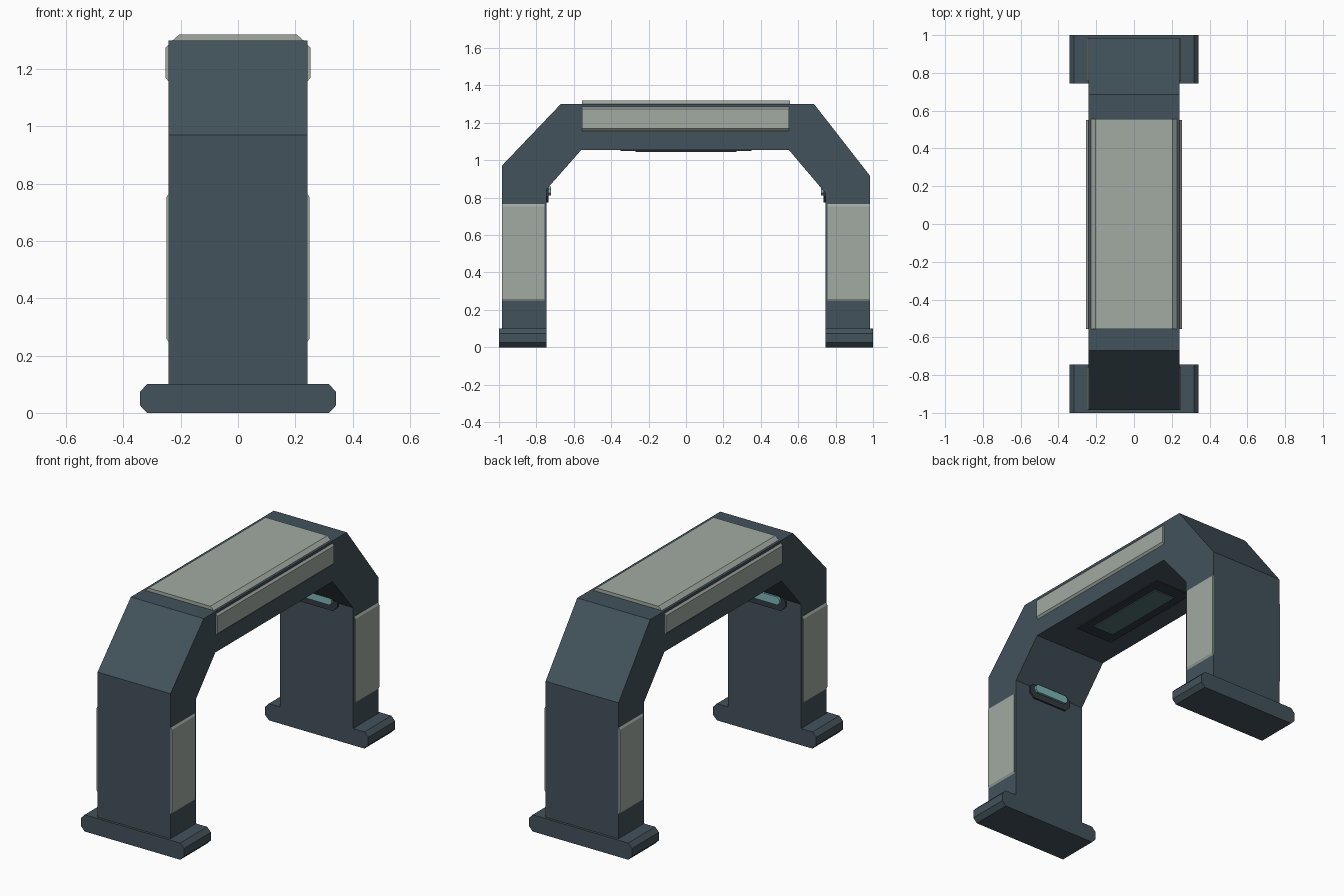
import bpy
import bmesh

cube = bpy.data.objects.get("Cube")
if cube:
    bpy.data.objects.remove(cube, do_unlink=True)


def material(name, r, g, b):
    m = bpy.data.materials.new(name)
    m.use_nodes = True
    m.diffuse_color = (r, g, b, 1)
    m.node_tree.nodes["Principled BSDF"].inputs["Base Color"].default_value = (r, g, b, 1)
    return m


slate = material("slate_blue", 0.055, 0.085, 0.105)
grey = material("warm_grey", 0.36, 0.40, 0.36)
dark = material("dark_slate", 0.03, 0.042, 0.05)
teal = material("light_teal", 0.2, 0.47, 0.46)
glass = material("dark_teal_glass", 0.085, 0.16, 0.16)


def prism(name, points, axis, lo, hi, mat):
    """Extrude a flat outline along x (outline in yz) or y (outline in xz)."""
    bm = bmesh.new()
    place = (lambda p: (lo, *p)) if axis == "x" else (lambda p: (p[0], lo, p[1]))
    face = bm.faces.new([bm.verts.new(place(p)) for p in points])
    new = bmesh.ops.extrude_face_region(bm, geom=[face])["geom"]
    step = (hi - lo, 0, 0) if axis == "x" else (0, hi - lo, 0)
    bmesh.ops.translate(bm, vec=step, verts=[v for v in new if isinstance(v, bmesh.types.BMVert)])
    bmesh.ops.recalc_face_normals(bm, faces=bm.faces)
    mesh = bpy.data.meshes.new(name)
    bm.to_mesh(mesh)
    bm.free()
    mesh.materials.append(mat)
    obj = bpy.data.objects.new(name, mesh)
    bpy.context.collection.objects.link(obj)
    return obj


def chamfered(w, z0, z1, cx, cz):
    """Rectangle outline, centred on zero, with cut corners."""
    return [(-w, z0 + cz), (-w + cx, z0), (w - cx, z0), (w, z0 + cz),
            (w, z1 - cz), (w - cx, z1), (-w + cx, z1), (-w, z1 - cz)]


# Arch body: legs, sloped shoulders and beam in one profile
arch = [(-0.985, 0.09), (-0.985, 0.97), (-0.67, 1.30), (0.685, 1.30),
        (0.985, 0.915), (0.985, 0.09), (0.745, 0.09), (0.745, 0.825),
        (0.55, 1.055), (-0.56, 1.055), (-0.745, 0.845), (-0.745, 0.09)]
prism("arch_body", arch, "x", -0.242, 0.242, slate)

# Roof panel with sloped long edges
prism("roof_panel", [(-0.23, 1.298), (0.23, 1.298), (0.205, 1.32), (-0.205, 1.32)],
      "y", -0.555, 0.555, grey)

# Panels on the sides of the beam and of the legs
for side, sx in (("right", -1), ("left", 1)):
    def side_panel(name, z0, z1, out, inset, y0, y1):
        outline = [(sx * 0.24, z0), (sx * 0.242, z0), (sx * out, z0 + inset),
                   (sx * out, z1 - inset), (sx * 0.242, z1), (sx * 0.24, z1)]
        prism(name, outline, "y", y0, y1, grey)

    side_panel(side + "_beam_panel", 1.157, 1.285, 0.253, 0.012, -0.555, 0.55)
    side_panel(side + "_front_leg_panel", 0.247, 0.765, 0.249, 0.012, -0.983, -0.757)
    side_panel(side + "_back_leg_panel", 0.247, 0.765, 0.249, 0.012, 0.757, 0.983)

# Feet and the inner lamps of each leg
for end, sy in (("front", -1), ("back", 1)):
    prism(end + "_foot", chamfered(0.342, 0, 0.10, 0.025, 0.026),
          "y", sy * 0.745, sy * 1.0, slate)
    prism(end + "_lamp_housing", chamfered(0.145, 0.775, 0.87, 0.03, 0.03),
          "y", sy * 0.76, sy * 0.734, dark)
    prism(end + "_lamp", chamfered(0.115, 0.812, 0.86, 0.014, 0.014),
          "y", sy * 0.75, sy * 0.721, teal)

# Plate and glass strip under the beam
prism("ceiling_plate", chamfered(0.125, 1.050, 1.06, 0.0005, 0.0005), "y", -0.35, 0.35, dark)
prism("ceiling_glass", chamfered(0.07, 1.045, 1.055, 0.0005, 0.0005), "y", -0.27, 0.27, glass)
